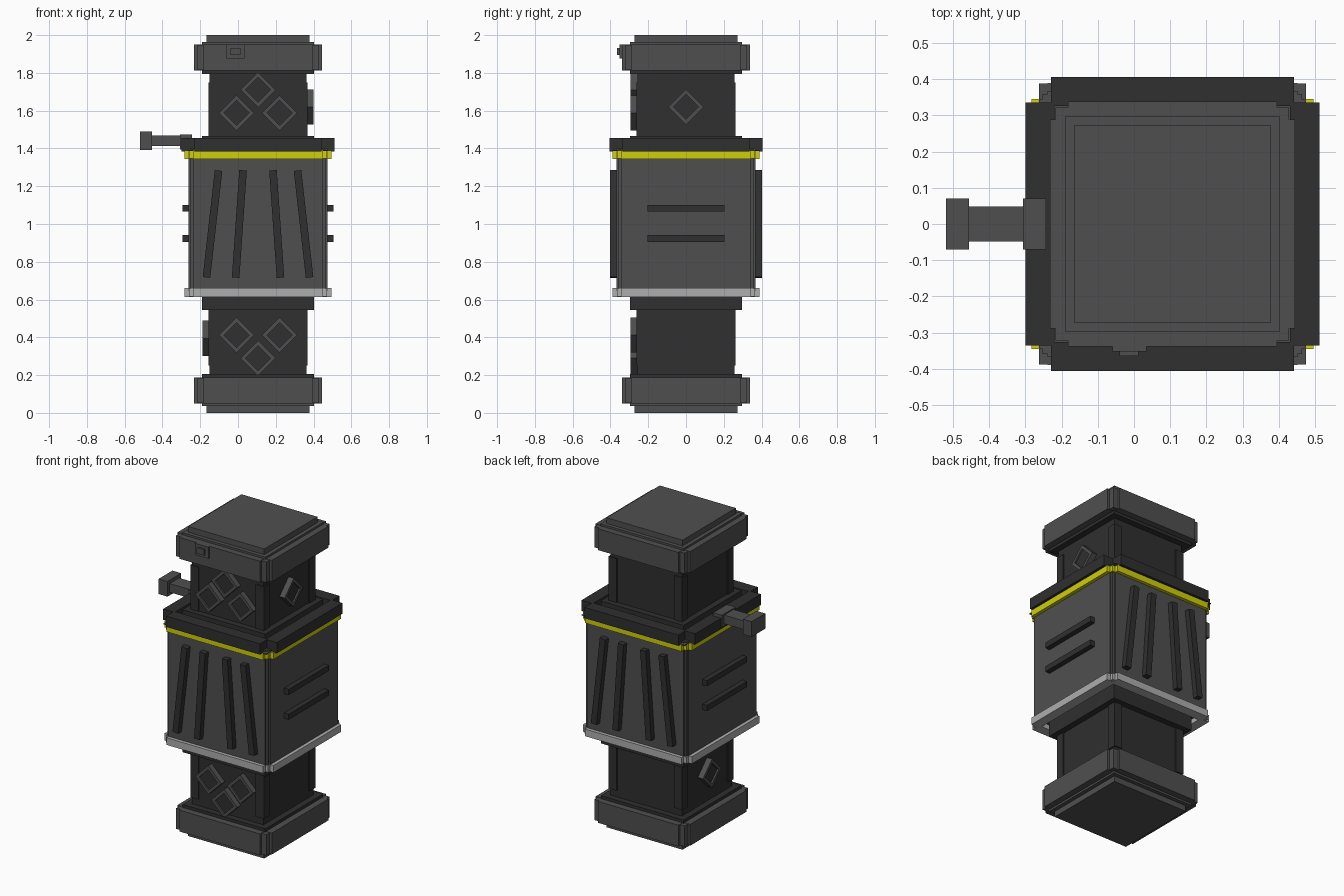
import bpy
import math
from mathutils import Matrix, Vector

cube = bpy.data.objects.get("Cube")
if cube:
    bpy.data.objects.remove(cube, do_unlink=True)

CX = 0.106  # x of the main axis


def material(name, rgb):
    m = bpy.data.materials.new(name)
    m.use_nodes = True
    color = (*rgb, 1)
    m.diffuse_color = color
    m.node_tree.nodes["Principled BSDF"].inputs["Base Color"].default_value = color
    return m


GREY = material("mid grey", (0.078, 0.078, 0.078))
DARK = material("dark grey", (0.029, 0.029, 0.029))
YELLOW = material("yellow", (0.62, 0.62, 0.004))
LIGHT = material("light grey", (0.42, 0.42, 0.42))


def mesh(name, verts, faces, mat):
    data = bpy.data.meshes.new(name)
    data.from_pydata(verts, [], faces)
    data.materials.append(mat)
    obj = bpy.data.objects.new(name, data)
    bpy.context.collection.objects.link(obj)
    return obj


def boxes(name, mat, ranges, turn=None):
    """One object made of boxes given as (x0, x1, y0, y1, z0, z1) about the axis."""
    verts, faces = [], []
    quads = [(0, 1, 3, 2), (4, 6, 7, 5), (0, 4, 5, 1),
             (2, 3, 7, 6), (0, 2, 6, 4), (1, 5, 7, 3)]
    for r in ranges:
        n = len(verts)
        verts += [Vector((x, y, z)) for x in r[:2] for y in r[2:4] for z in r[4:]]
        faces += [tuple(n + i for i in q) for q in quads]
    if turn:
        verts = [turn @ v for v in verts]
    axis = Vector((CX, 0, 0))
    return mesh(name, [v + axis for v in verts], faces, mat)


def slab(half, z0, z1):
    return (-half, half, -half, half, z0, z1)


def notched(outer, arm, corner, z0, z1):
    """Square block with stepped corners."""
    return [(-outer, outer, -arm, arm, z0, z1),
            (-arm, arm, -outer, outer, z0, z1),
            slab(corner, z0 + 0.002, z1 - 0.002)]


def frame(outer, inner, arm, z0, z1):
    """Four bars around an open middle, with notched corners."""
    bars = []
    for s in (-1, 1):
        a, b = sorted((s * inner, s * outer))
        bars += [(a, b, -arm, arm, z0, z1), (-arm, arm, a, b, z0, z1)]
    return bars


# End caps and columns, mirrored in height
for label, base, up in (("lower", 0, 1), ("upper", 2, -1)):
    def span(a, b):
        return sorted((base + up * a, base + up * b))

    boxes(label + "_end_plate", GREY, [slab(0.272, *span(0, 0.06))])
    boxes(label + "_end_step", GREY, [slab(0.297, *span(0.037, 0.06))])
    boxes(label + "_cap", GREY, notched(0.338, 0.288, 0.322, *span(0.05, 0.188)))
    boxes(label + "_cap_ledge", DARK, [slab(0.296, *span(0.18, 0.207))])
    boxes(label + "_column", DARK, [slab(0.256, *span(0.19, 0.7))])
    posts = []
    for sx in (-1, 1):
        for sy in (-1, 1):
            posts.append((*sorted((sx * 0.205, sx * 0.263)),
                          *sorted((sy * 0.205, sy * 0.263)), *span(0.25, 0.56)))
    boxes(label + "_corner_posts", DARK, posts)

boxes("lower_collar", DARK, [slab(0.296, 0.545, 0.66)])
boxes("upper_collar", DARK, [slab(0.296, 1.37, 1.465)])

# Body with its rims
boxes("body", GREY, notched(0.367, 0.345, 0.358, 0.645, 1.40))
boxes("bottom_rim", LIGHT, frame(0.389, 0.325, 0.345, 0.614, 0.66)
      + [(sx * 0.345 - 0.02, sx * 0.345 + 0.02, sy * 0.345 - 0.02, sy * 0.345 + 0.02,
          0.616, 0.658) for sx in (-1, 1) for sy in (-1, 1)])
boxes("yellow_band", YELLOW, notched(0.389, 0.345, 0.366, 1.345, 1.388))
boxes("band_cover", GREY, [(-0.368, 0.368, -0.388, 0.388, 1.386, 1.392)])
boxes("top_rim", DARK, frame(0.406, 0.325, 0.335, 1.385, 1.455))

# Slanted ribs on front and back, level ribs on the sides
for side, s in (("front", -1), ("back", 1)):
    for i, (top, bottom) in enumerate([(-0.21, -0.272), (-0.08, -0.118),
                                       (0.08, 0.118), (0.21, 0.272)]):
        lean = math.atan2(top - bottom, 0.55)
        turn = (Matrix.Translation(((top + bottom) / 2, s * 0.38, 1.0))
                @ Matrix.Rotation(lean, 4, 'Y'))
        boxes(f"{side}_rib_{i + 1}", DARK, [(-0.02, 0.02, -0.022, 0.022, -0.285, 0.285)], turn)
for side, s in (("left", 1), ("right", -1)):
    x0, x1 = sorted((s * 0.35, s * 0.4))
    boxes(side + "_ribs", DARK, [(x0, x1, -0.205, 0.205, z - 0.018, z + 0.018)
                                 for z in (0.923, 1.083)])


def diamond(name, angle, offset, z):
    """Framed diamond on the column face turned by angle from the front."""
    turn = (Matrix.Rotation(angle, 4, 'Z') @ Matrix.Translation((offset, -0.25, z))
            @ Matrix.Rotation(math.pi / 4, 4, 'Y'))
    o, i = 0.066, 0.047
    boxes(name + "_frame", GREY, [(-o, o, -0.043, 0, i, o), (-o, o, -0.043, 0, -o, -i),
                                  (-o, -i, -0.043, 0, -i, i), (i, o, -0.043, 0, -i, i)], turn)
    boxes(name + "_center", DARK, [(-i, i, -0.033, 0, -i, i)], turn)


for label, z_mid, z_pair in (("upper", 1.71, 1.588), ("lower", 0.29, 0.412)):
    diamond(label + "_middle_diamond", 0, 0, z_mid)
    diamond(label + "_left_diamond", 0, 0.114, z_pair)
    diamond(label + "_right_diamond", 0, -0.114, z_pair)
diamond("upper_side_diamond", math.pi / 2, 0, 1.62)
diamond("lower_side_diamond", -math.pi / 2, 0, 0.395)

# Side lever
shift = Matrix.Translation((-CX, 0, 0))
boxes("lever", GREY, [(-0.518, -0.455, -0.07, 0.07, 1.392, 1.49),
                      (-0.46, -0.3, -0.048, 0.048, 1.412, 1.468),
                      (-0.306, -0.243, -0.07, 0.07, 1.395, 1.475)], shift)

# Small latch on the upper cap
boxes("latch_plate", GREY, [(-0.06, 0.034, -0.352, -0.33, 1.875, 1.95)], shift)
boxes("latch_button", GREY, [(-0.04, 0.012, -0.364, -0.34, 1.895, 1.932)], shift)
